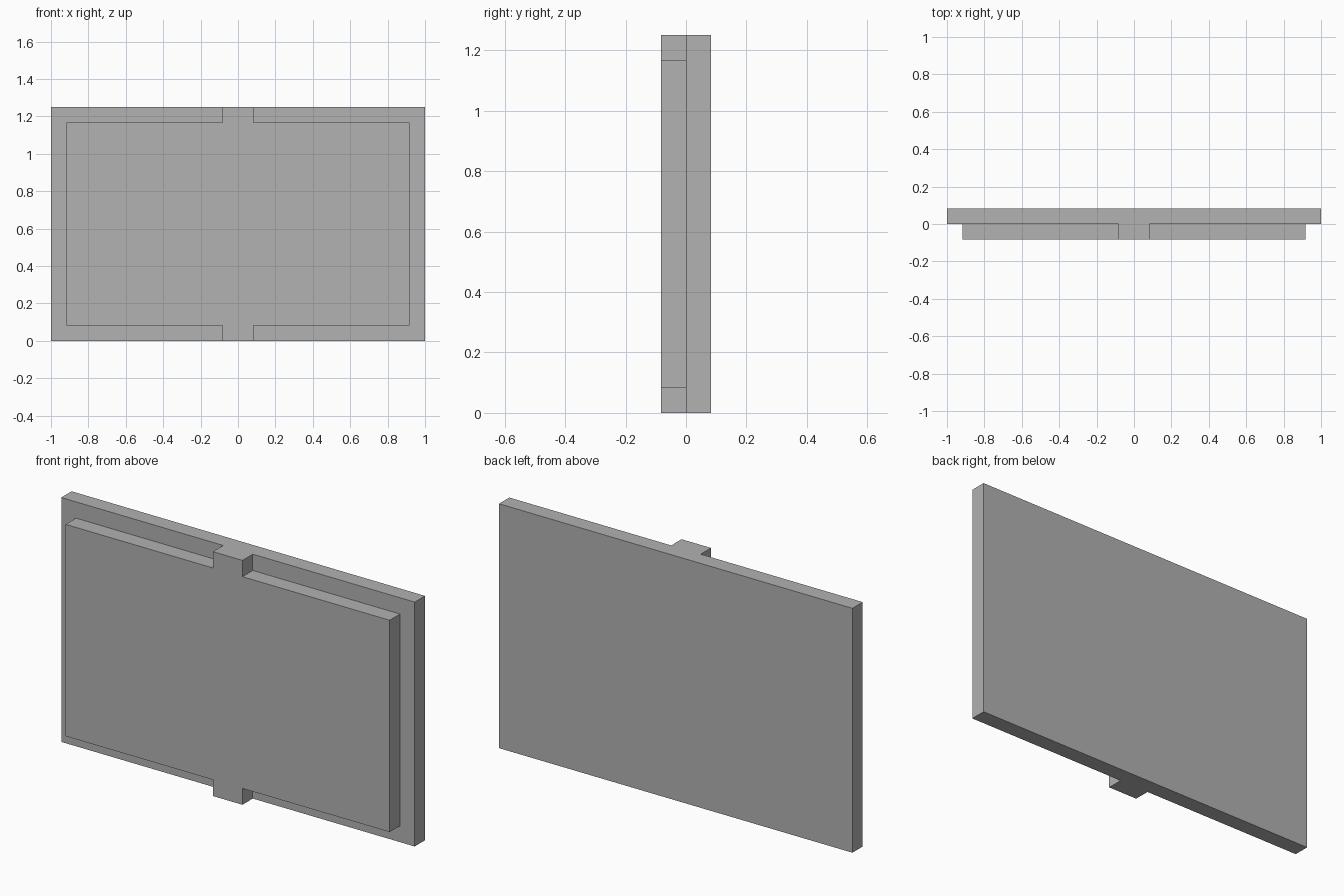
import bpy
import bmesh

cube = bpy.data.objects.get("Cube")
if cube:
    bpy.data.objects.remove(cube, do_unlink=True)

U = 1 / 12                      # thickness, border and half tab width
HALF_W, HEIGHT = 1.0, 15 * U

grey = bpy.data.materials.new("plain_grey")
grey.use_nodes = True
colour = (0.445, 0.445, 0.445, 1)
grey.diffuse_color = colour
grey.node_tree.nodes["Principled BSDF"].inputs["Base Color"].default_value = colour


def extrude(bm, faces, distance):
    """Push a region of faces along y."""
    result = bmesh.ops.extrude_face_region(bm, geom=faces)
    verts = [g for g in result["geom"] if isinstance(g, bmesh.types.BMVert)]
    bmesh.ops.translate(bm, verts=verts, vec=(0, distance, 0))


def is_raised(face):
    """Inner panel, plus the tabs at the middle of the top and bottom."""
    c = face.calc_center_median()
    inner = abs(c.x) < HALF_W - U and U < c.z < HEIGHT - U
    return abs(c.y) < 0.001 and (inner or abs(c.x) < U)


# Sheet divided along the border and tab lines
bm = bmesh.new()
xs = [-HALF_W, U - HALF_W, -U, U, HALF_W - U, HALF_W]
zs = [0, U, HEIGHT - U, HEIGHT]
grid = [[bm.verts.new((x, 0, z)) for x in xs] for z in zs]
for low, high in zip(grid, grid[1:]):
    for i in range(len(xs) - 1):
        bm.faces.new((low[i], low[i + 1], high[i + 1], high[i]))

# Back slab, then the raised front panel with its tabs
extrude(bm, bm.faces[:], U)
extrude(bm, [f for f in bm.faces if is_raised(f)], -U)

# Merge the flat areas into single faces
bmesh.ops.recalc_face_normals(bm, faces=bm.faces[:])
bmesh.ops.dissolve_limit(bm, angle_limit=0.01, verts=bm.verts[:], edges=bm.edges[:])

mesh = bpy.data.meshes.new("tabbed_panel")
bm.to_mesh(mesh)
bm.free()
mesh.materials.append(grey)
bpy.context.collection.objects.link(bpy.data.objects.new("tabbed_panel", mesh))
